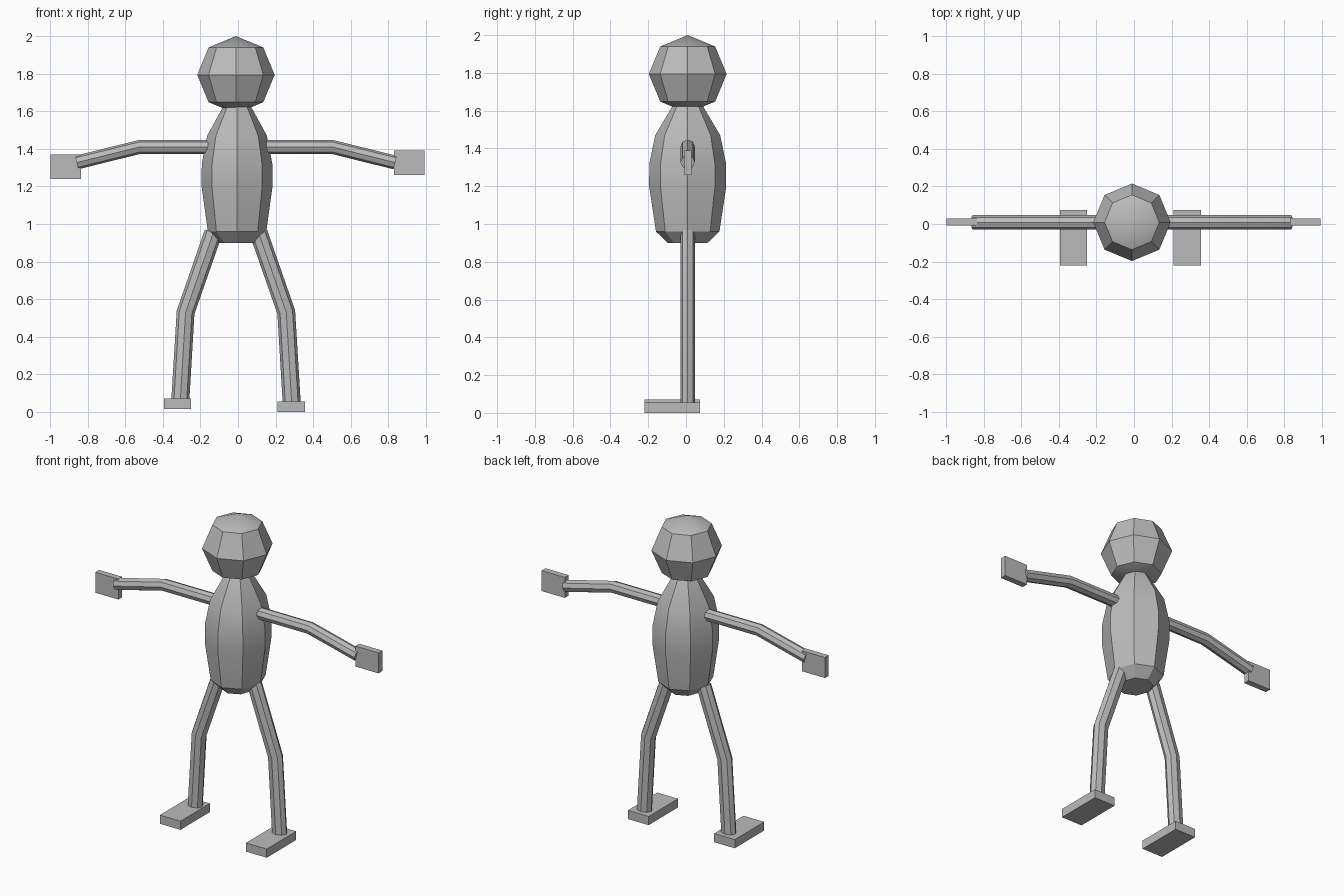
import bpy, bmesh, math
from mathutils import Vector

if "Cube" in bpy.data.objects:
    bpy.data.objects.remove(bpy.data.objects["Cube"])

CX, CY = -0.011, 0.009  # shared axis of the figure
SIDES = 8

grey = bpy.data.materials.new("grey")
grey.use_nodes = True
grey.diffuse_color = (0.5, 0.5, 0.5, 1)
grey.node_tree.nodes["Principled BSDF"].inputs["Base Color"].default_value = (0.5, 0.5, 0.5, 1)


def finish(name, bm):
    bmesh.ops.recalc_face_normals(bm, faces=bm.faces)
    mesh = bpy.data.meshes.new(name)
    bm.to_mesh(mesh)
    bm.free()
    mesh.materials.append(grey)
    obj = bpy.data.objects.new(name, mesh)
    bpy.context.collection.objects.link(obj)
    bpy.ops.object.select_all(action="DESELECT")
    obj.select_set(True)
    bpy.context.view_layer.objects.active = obj
    bpy.ops.object.shade_smooth_by_angle(angle=math.radians(30))
    return obj


def tube(name, rings):
    """Capped eight-sided tube; each ring is (centre, first axis, second axis)."""
    bm = bmesh.new()
    loops = []
    for centre, u, v in rings:
        angles = [math.tau * i / SIDES for i in range(SIDES)]
        loops.append([bm.verts.new(centre + u * math.cos(a) + v * math.sin(a)) for a in angles])
    for low, high in zip(loops, loops[1:]):
        for i in range(SIDES):
            j = (i + 1) % SIDES
            bm.faces.new((low[i], low[j], high[j], high[i]))
    bm.faces.new(loops[0])
    bm.faces.new(loops[-1])
    return finish(name, bm)


def limb(name, path, wide, deep):
    """Limb through points in the xz plane, with mitred bends."""
    pts = [Vector((x, CY, z)) for x, z in path]
    rings = []
    for i, p in enumerate(pts):
        before = (p - pts[max(i - 1, 0)]).normalized()
        after = (pts[min(i + 1, len(pts) - 1)] - p).normalized()
        along = (before + after).normalized()
        side = Vector((along.z, 0, -along.x))
        rings.append((p, side * wide, Vector((0, deep, 0))))
    return tube(name, rings)


def box(name, x, y, z):
    bm = bmesh.new()
    bmesh.ops.create_cube(bm, size=1)
    for v in bm.verts:
        v.co = [(lo + hi) / 2 + c * (hi - lo) for c, (lo, hi) in zip(v.co, (x, y, z))]
    return finish(name, bm)


# Head: coarse sphere with a corner facing each axis
bm = bmesh.new()
bmesh.ops.create_uvsphere(bm, u_segments=SIDES, v_segments=4, radius=0.206)
bmesh.ops.translate(bm, verts=bm.verts, vec=(CX, CY, 1.794))
finish("head", bm)

# Body: barrel profile of (height, radius), slightly narrower across than deep
profile = [(0.9, 0.105), (0.96, 0.168), (1.2, 0.204), (1.32, 0.203), (1.47, 0.172), (1.63, 0.077)]
tube("body", [(Vector((-0.005, CY, z)), Vector((r * 0.925, 0, 0)), Vector((0, r, 0)))
              for z, r in profile])

# Arms, hands, legs and feet; the left hand sits higher and the left foot lower
for side, s, hand_z, foot_z in (("left", 1, 1.26, 0.0), ("right", -1, 1.24, 0.015)):
    def across(x):
        return CX + s * x

    limb(side + "_arm", [(across(x), z) for x, z in ((0.15, 1.41), (0.513, 1.41), (0.848, 1.327))],
         0.037, 0.038)
    hand_x = (0.83, 0.993) if s > 0 else (-0.997, -0.835)
    box(side + "_hand", hand_x, (CY - 0.017, CY + 0.021), (hand_z, hand_z + 0.13))
    limb(side + "_leg", [(across(x), z) for x, z in ((0.12, 0.955), (0.268, 0.53), (0.297, 0.045))],
         0.048, 0.038)
    foot_x = (0.21, 0.356) if s > 0 else (-0.395, -0.25)
    box(side + "_foot", foot_x, (-0.22, 0.075), (foot_z, foot_z + 0.055))
